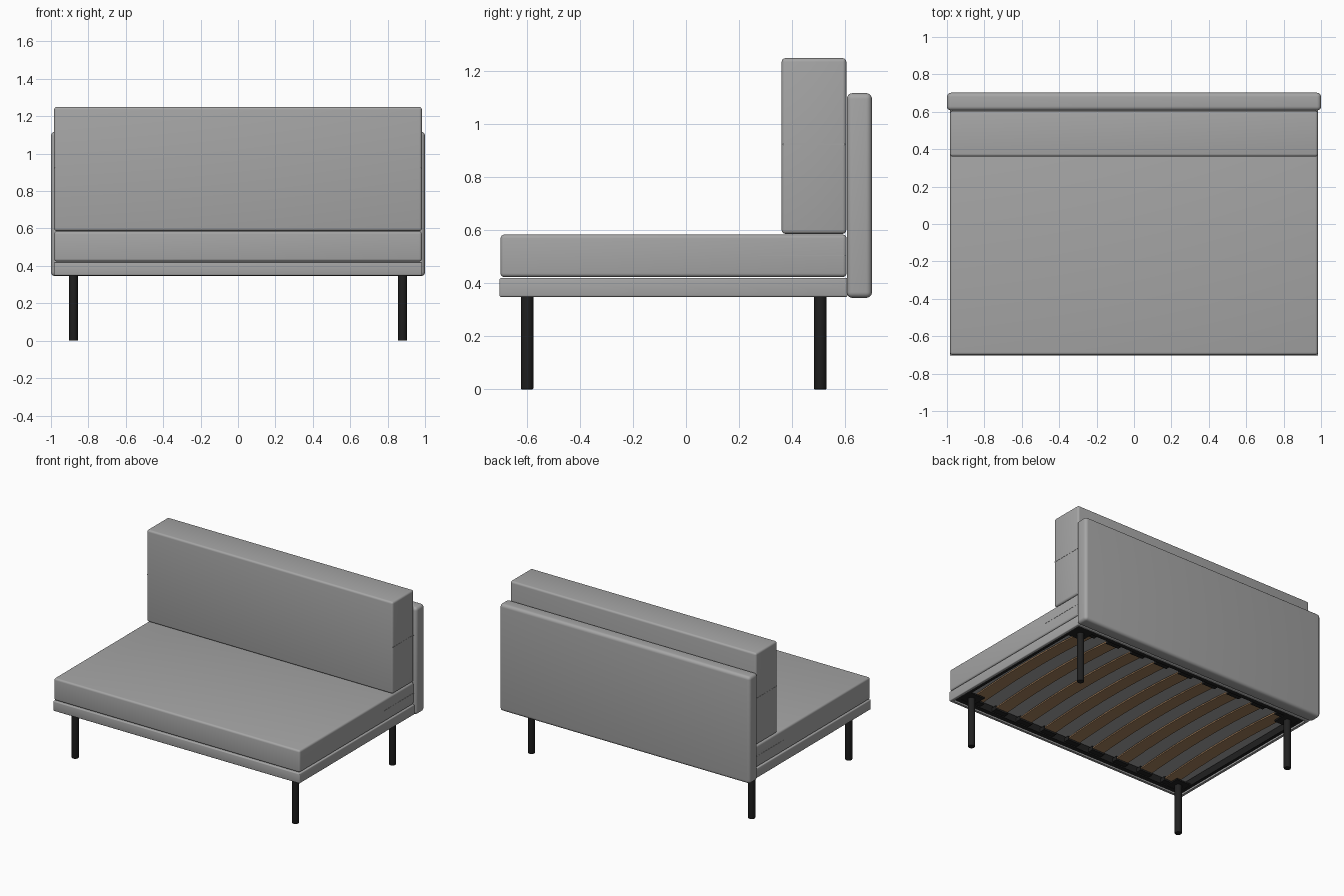
import bpy, bmesh, math
from mathutils import Matrix, Vector

if "Cube" in bpy.data.objects:
    bpy.data.objects.remove(bpy.data.objects["Cube"])


def material(name, rgb):
    m = bpy.data.materials.new(name)
    m.diffuse_color = (*rgb, 1)
    m.use_nodes = True
    m.node_tree.nodes["Principled BSDF"].inputs["Base Color"].default_value = m.diffuse_color
    return m


FABRIC = material("grey fabric", (0.38, 0.38, 0.38))
BLACK = material("black metal", (0.015, 0.015, 0.015))
WOOD = material("slat wood", (0.36, 0.21, 0.105))


def finish(name, bm, mat, smooth=True):
    mesh = bpy.data.meshes.new(name)
    bm.to_mesh(mesh)
    bm.free()
    mesh.materials.append(mat)
    ob = bpy.data.objects.new(name, mesh)
    bpy.context.collection.objects.link(ob)
    if smooth:
        bpy.ops.object.select_all(action='DESELECT')
        ob.select_set(True)
        bpy.context.view_layer.objects.active = ob
        bpy.ops.object.shade_smooth_by_angle(angle=math.radians(35))
    return ob


def box_bm(x, y, z, bevel=0.0, segments=4):
    """Rounded box from (min, max) ranges."""
    bm = bmesh.new()
    size = [b - a for a, b in (x, y, z)]
    mid = Vector([(a + b) / 2 for a, b in (x, y, z)])
    bmesh.ops.create_cube(bm, size=1,
                          matrix=Matrix.Translation(mid) @ Matrix.Diagonal((*size, 1)))
    if bevel:
        bmesh.ops.bevel(bm, geom=bm.edges[:], offset=bevel, segments=segments,
                        profile=0.5, affect='EDGES')
    return bm


def box(name, x, y, z, mat, bevel=0.0, segments=4):
    return finish(name, box_bm(x, y, z, bevel, segments), mat, bevel > 0)


# Upholstered parts
box("back_panel", (-1, 1), (0.607, 0.702), (0.345, 1.118), FABRIC, 0.022, 5)
box("seat_cushion", (-0.983, 0.983), (-0.70, 0.606), (0.424, 0.584), FABRIC, 0.014)
box("back_cushion", (-0.983, 0.983), (0.361, 0.605), (0.587, 1.25), FABRIC, 0.014)

# Base frame: rounded box hollowed from below
bm = box_bm((-0.985, 0.985), (-0.704, 0.61), (0.349, 0.42), 0.006, 3)
bm.normal_update()
bottom = min(bm.faces, key=lambda f: f.calc_center_median().z)
bmesh.ops.inset_region(bm, faces=[bottom], thickness=0.022, depth=0)
bmesh.ops.inset_region(bm, faces=[bottom], thickness=0.0005, depth=-0.062)
finish("base_frame", bm, FABRIC)

# Cushion seams on both ends
for side, label in ((-1, "left"), (1, "right")):
    x = sorted((side * 0.975, side * 0.9845))
    box(f"seat_seam_{label}", x, (0.27, 0.60), (0.503, 0.507), FABRIC)
    box(f"back_seam_{label}", x, (0.366, 0.60), (0.923, 0.927), FABRIC)

# Metal rails inside the base
box("front_rail", (-0.955, 0.955), (-0.676, -0.645), (0.356, 0.405), BLACK)
box("rear_rail", (-0.955, 0.955), (0.55, 0.581), (0.356, 0.405), BLACK)
for side, label in ((-1, "left"), (1, "right")):
    x = sorted((side * 0.935, side * 0.957))
    box(f"side_rail_{label}", x, (-0.67, 0.575), (0.356, 0.405), BLACK)

# Legs with corner plates
for sx, lx in ((-1, "left"), (1, "right")):
    for y, ly in ((-0.60, "front"), (0.507, "rear")):
        cx = sx * 0.88
        bm = bmesh.new()
        bmesh.ops.create_cone(bm, cap_ends=True, segments=32, radius1=0.0235,
                              radius2=0.0235, depth=0.37,
                              matrix=Matrix.Translation((cx, y, 0.185)))
        rim = [e for e in bm.edges if all(v.co.z < 0.01 for v in e.verts)]
        bmesh.ops.bevel(bm, geom=rim, offset=0.003, segments=2, profile=0.5,
                        affect='EDGES')
        finish(f"{ly}_leg_{lx}", bm, BLACK)
        box(f"{ly}_leg_plate_{lx}", (cx - 0.06, cx + 0.06), (y - 0.06, y + 0.06),
            (0.358, 0.368), BLACK)

# Bowed wooden slats running front to back, each held by black end caps
COUNT, STEPS, Y0, Y1 = 9, 16, -0.645, 0.55
for i in range(COUNT):
    cx = -0.82 + 1.64 * i / (COUNT - 1)
    bm = bmesh.new()
    rings = []
    for s in range(STEPS + 1):
        t = s / STEPS
        y = Y0 + (Y1 - Y0) * t
        z = 0.372 + 0.026 * 4 * t * (1 - t)
        rings.append([bm.verts.new((cx + dx, y, z + dz)) for dx, dz in
                      ((-0.047, 0), (0.047, 0), (0.047, 0.01), (-0.047, 0.01))])
    for a, b in zip(rings, rings[1:]):
        for k in range(4):
            bm.faces.new((a[k], a[(k + 1) % 4], b[(k + 1) % 4], b[k]))
    bm.faces.new(rings[0])
    bm.faces.new(rings[-1])
    bmesh.ops.recalc_face_normals(bm, faces=bm.faces[:])
    finish(f"slat_{i + 1}", bm, WOOD)
    for y, label in ((-0.63, "front"), (0.535, "rear")):
        box(f"slat_cap_{label}_{i + 1}", (cx - 0.052, cx + 0.052),
            (y - 0.025, y + 0.025), (0.364, 0.392), BLACK)
